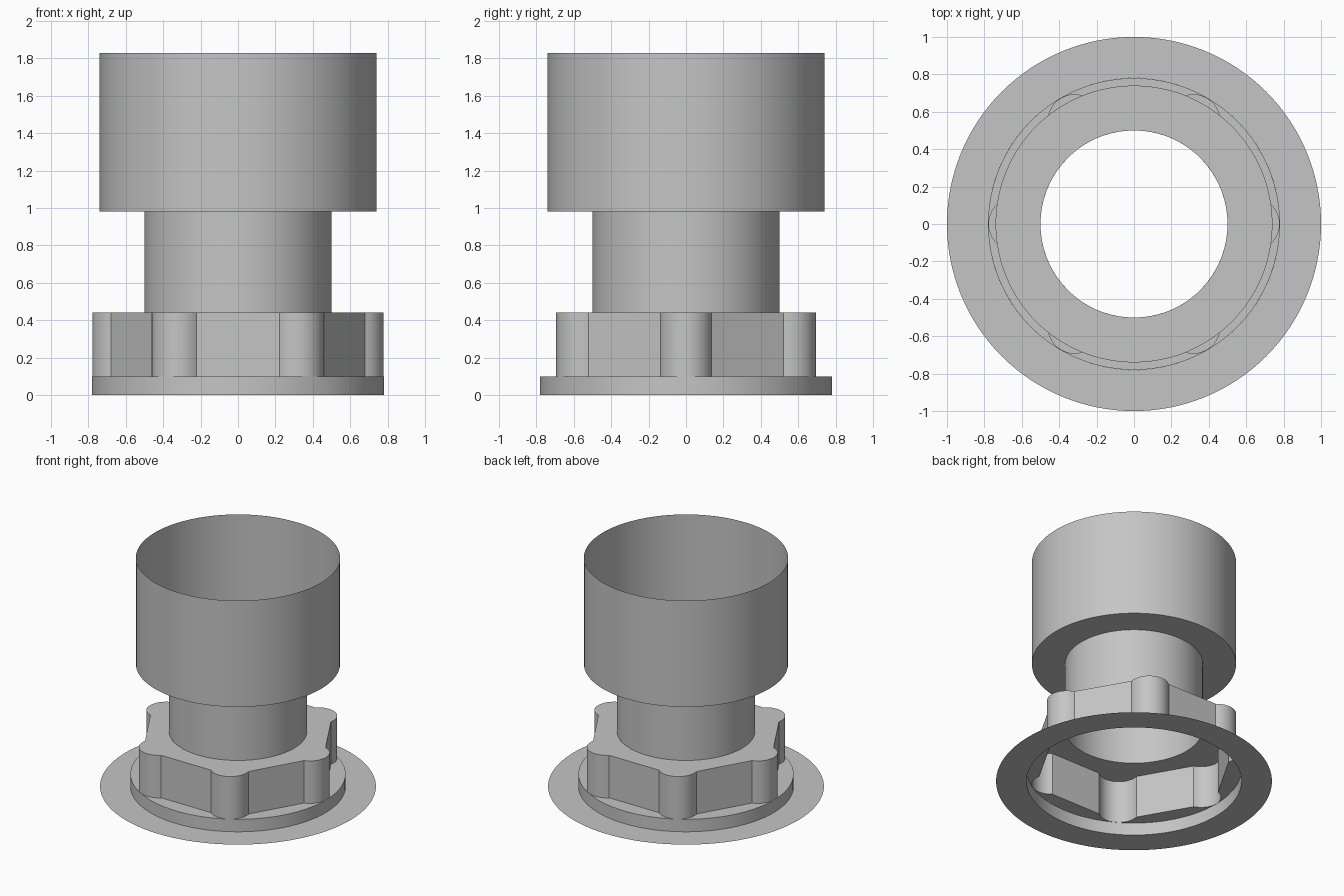
import bpy, bmesh
from math import sin, cos, pi, radians, hypot, atan2

if "Cube" in bpy.data.objects:
    bpy.data.objects.remove(bpy.data.objects["Cube"])

grey = bpy.data.materials.new("plain grey")
grey.use_nodes = True
colour = (0.56, 0.56, 0.56, 1)
grey.diffuse_color = colour
grey.node_tree.nodes["Principled BSDF"].inputs["Base Color"].default_value = colour


def circle(r, angles):
    return [(r * cos(a), r * sin(a)) for a in angles]


def loft(name, loops):
    """Skin a list of (outline, height) loops into one open shell."""
    bm = bmesh.new()
    rings = [[bm.verts.new((x, y, z)) for x, y in pts] for pts, z in loops]
    for low, high in zip(rings, rings[1:]):
        n = len(low)
        for i in range(n):
            j = (i + 1) % n
            bm.faces.new((low[i], low[j], high[j], high[i]))
    mesh = bpy.data.meshes.new(name)
    bm.to_mesh(mesh)
    bm.free()
    mesh.materials.append(grey)
    ob = bpy.data.objects.new(name, mesh)
    bpy.context.collection.objects.link(ob)
    bpy.ops.object.select_all(action='DESELECT')
    ob.select_set(True)
    bpy.context.view_layer.objects.active = ob
    bpy.ops.object.shade_smooth_by_angle(angle=radians(25))
    return ob


# Nut outline: hexagon flats with a round lobe on each corner
lobe_centre, lobe_radius, lobe_half, steps = 0.635, 0.144, radians(72), 16
outline = []
for k in range(6):
    turn = k * pi / 3
    arc = []
    for i in range(steps + 1):
        a = turn - lobe_half + 2 * lobe_half * i / steps
        arc.append((lobe_centre * cos(turn) + lobe_radius * cos(a),
                    lobe_centre * sin(turn) + lobe_radius * sin(a)))
    outline += arc
    # Flat run to the start of the next lobe
    x0, y0 = arc[-1]
    fx, fy = arc[0]
    c, s = cos(pi / 3), sin(pi / 3)
    x1, y1 = fx * c - fy * s, fx * s + fy * c
    for i in range(1, 8):
        t = i / 8
        outline.append((x0 + (x1 - x0) * t, y0 + (y1 - y0) * t))
angles = [atan2(y, x) for x, y in outline]

# Base: thin flange, short collar and the ledge that meets the nut
even = [2 * pi * i / 128 for i in range(128)]
loft("base_flange", [(circle(1, even), 0), (circle(0.78, even), 0)])
loft("base_collar", [(circle(0.78, even), 0), (circle(0.78, even), 0.1)])
loft("collar_ledge", [(circle(0.78, angles), 0.1), (outline, 0.1)])

# Lobed nut, open underneath, with a round hole in its top
loft("lobed_nut", [(outline, 0.1), (outline, 0.44), (circle(0.5, angles), 0.44)])

# Neck tube and wide open cup
loft("neck", [(circle(0.5, even), 0.44), (circle(0.5, even), 0.98)])
loft("cup", [(circle(0.5, even), 0.98), (circle(0.74, even), 0.98),
             (circle(0.74, even), 1.83)])
